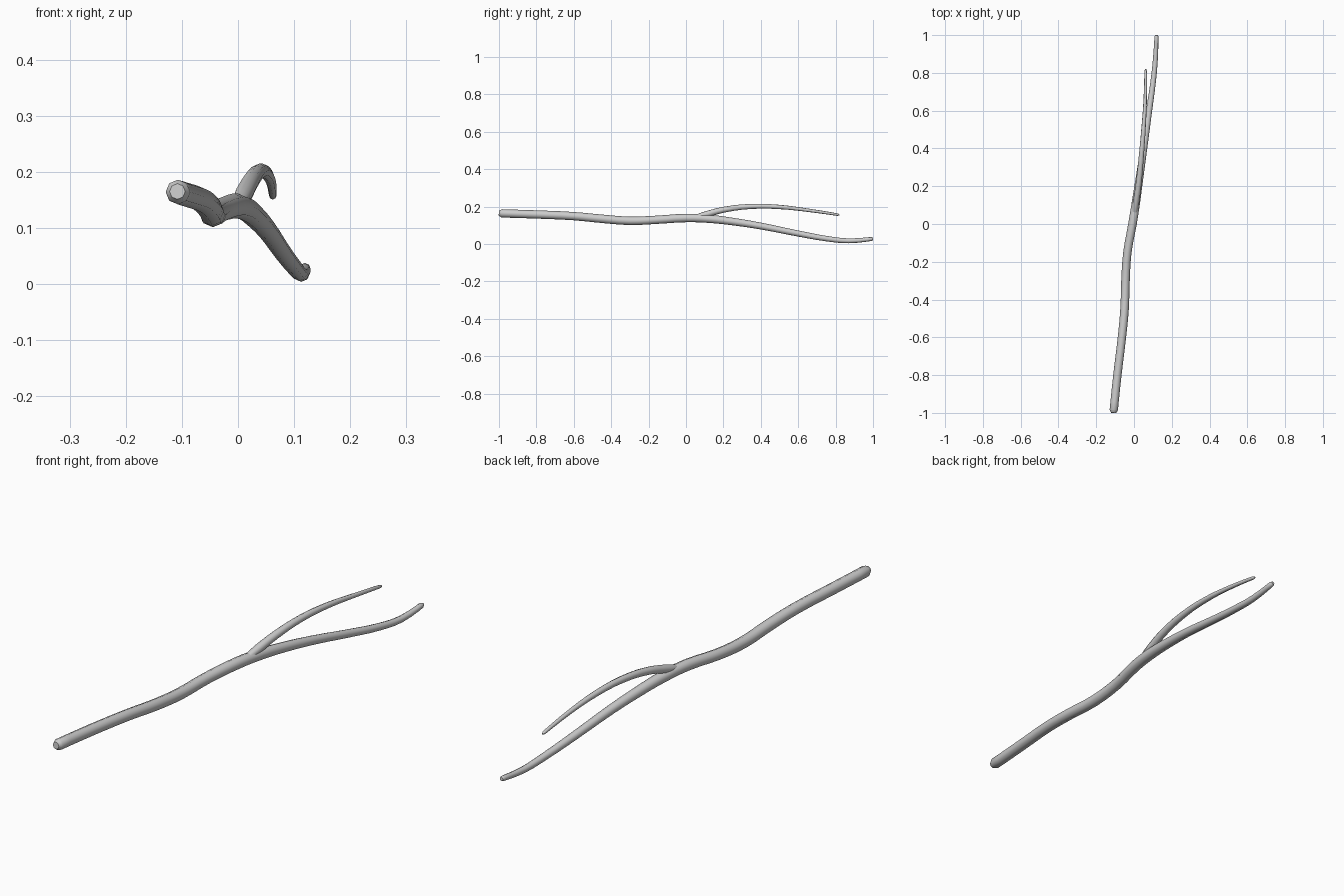
import bpy


def limb(name, points):
    """Eight-sided tapered tube through (x, y, z, radius) points."""
    curve = bpy.data.curves.new(name, 'CURVE')
    curve.dimensions = '3D'
    curve.bevel_depth = 1.0
    curve.bevel_resolution = 2
    curve.resolution_u = 3
    curve.use_fill_caps = True
    spline = curve.splines.new('BEZIER')
    spline.bezier_points.add(len(points) - 1)
    for bp, (x, y, z, r) in zip(spline.bezier_points, points):
        bp.co = (x, y, z)
        bp.radius = r
        bp.handle_left_type = bp.handle_right_type = 'AUTO'
    obj = bpy.data.objects.new(name, curve)
    bpy.context.collection.objects.link(obj)
    bpy.ops.object.select_all(action='DESELECT')
    obj.select_set(True)
    bpy.context.view_layer.objects.active = obj
    bpy.ops.object.convert(target='MESH')
    bpy.ops.object.shade_smooth_by_angle(angle=0.9)
    return obj


# Main stick: thick blunt end at the front, tapering to the back
limb("main_stick", [
    (-0.108, -1.000, 0.165, 0.014),
    (-0.107, -0.985, 0.164, 0.022),
    (-0.088, -0.800, 0.158, 0.022),
    (-0.064, -0.600, 0.149, 0.022),
    (-0.050, -0.450, 0.135, 0.0225),
    (-0.045, -0.300, 0.124, 0.0225),
    (-0.035, -0.150, 0.130, 0.022),
    (-0.008, 0.000, 0.139, 0.0225),
    (0.011, 0.120, 0.135, 0.022),
    (0.030, 0.250, 0.120, 0.020),
    (0.052, 0.400, 0.096, 0.018),
    (0.080, 0.600, 0.056, 0.016),
    (0.101, 0.750, 0.029, 0.0145),
    (0.113, 0.870, 0.017, 0.013),
    (0.119, 0.992, 0.027, 0.0105),
    (0.119, 1.000, 0.028, 0.007),
])

# Side twig: rises out of the main stick and arcs over
limb("side_twig", [
    (0.000, 0.040, 0.138, 0.014),
    (0.010, 0.110, 0.159, 0.017),
    (0.023, 0.200, 0.183, 0.0155),
    (0.038, 0.350, 0.201, 0.0135),
    (0.050, 0.500, 0.198, 0.0115),
    (0.059, 0.650, 0.181, 0.009),
    (0.062, 0.810, 0.157, 0.0065),
    (0.062, 0.820, 0.155, 0.003),
])
